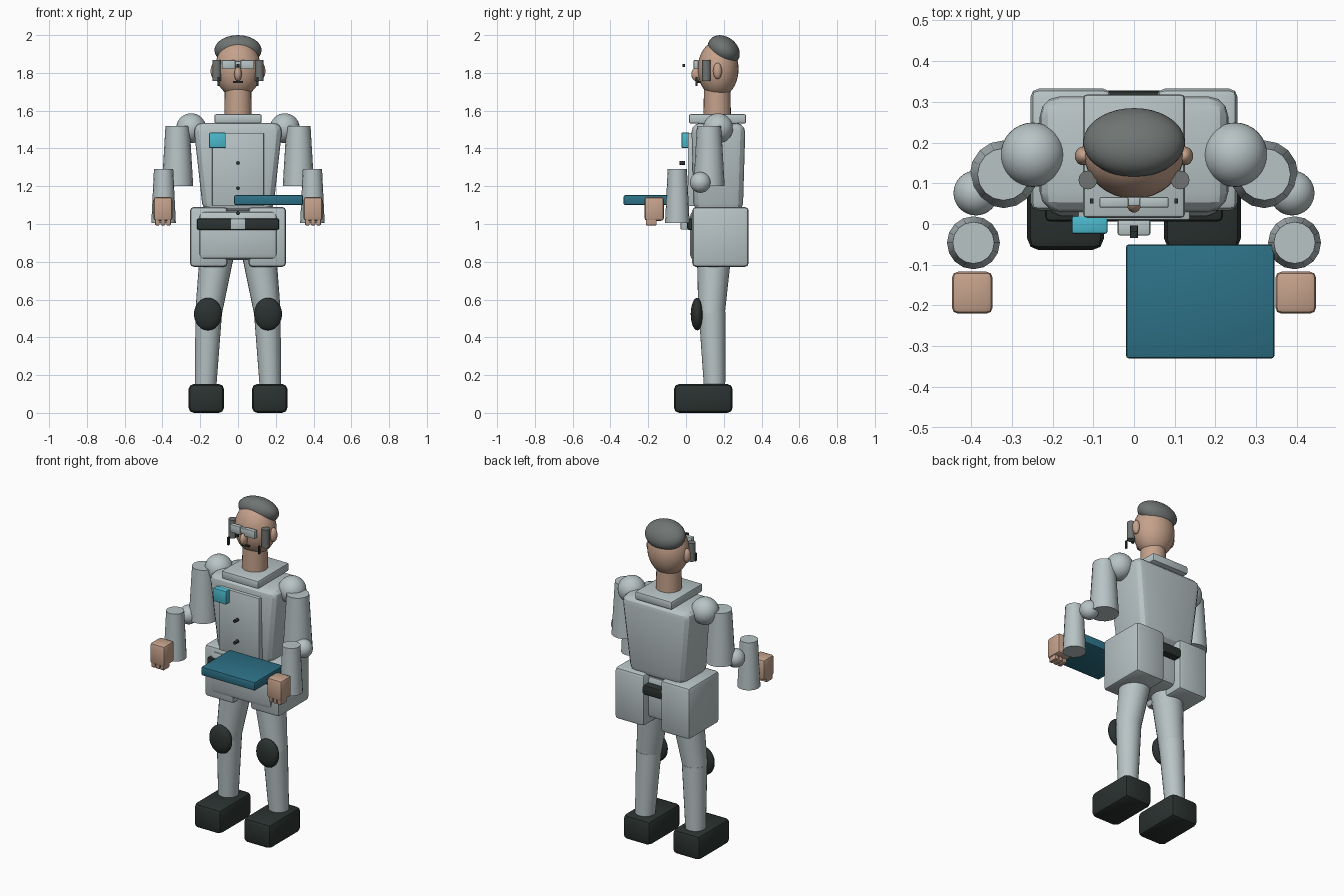
import bpy, bmesh, math
from mathutils import Vector, Matrix

old = bpy.data.objects.get("Cube")
if old:
    bpy.data.objects.remove(old, do_unlink=True)


def material(name, r, g, b):
    m = bpy.data.materials.new(name)
    m.use_nodes = True
    m.diffuse_color = (r, g, b, 1)
    bsdf = next(n for n in m.node_tree.nodes if n.type == 'BSDF_PRINCIPLED')
    bsdf.inputs["Base Color"].default_value = (r, g, b, 1)
    return m


GREY = material("pale_grey", .48, .55, .56)
DARK = material("near_black", .024, .032, .03)
SKIN = material("skin", .56, .36, .26)
HAIR = material("ash_grey", .16, .175, .17)
TEAL = material("dark_teal", .026, .165, .24)
CYAN = material("bright_cyan", .07, .48, .6)


def finish(name, bm, mat, angle=35):
    me = bpy.data.meshes.new(name)
    bm.to_mesh(me)
    bm.free()
    me.materials.append(mat)
    ob = bpy.data.objects.new(name, me)
    bpy.context.collection.objects.link(ob)
    bpy.ops.object.select_all(action='DESELECT')
    ob.select_set(True)
    bpy.context.view_layer.objects.active = ob
    bpy.ops.object.shade_smooth_by_angle(angle=math.radians(angle))
    return ob


def box(name, mat, xs, ys, zs, bevel=0.0, taper=(1, 1), segments=2):
    """Bevelled box from ranges; taper scales the bottom face."""
    lo, hi = Vector((xs[0], ys[0], zs[0])), Vector((xs[1], ys[1], zs[1]))
    mid, size = (lo + hi) / 2, hi - lo
    bm = bmesh.new()
    bmesh.ops.create_cube(bm, size=1)
    for v in bm.verts:
        if v.co.z < 0:
            v.co.x *= taper[0]
            v.co.y *= taper[1]
        v.co = mid + Vector(a * b for a, b in zip(v.co, size))
    if bevel:
        bmesh.ops.bevel(bm, geom=bm.edges[:], offset=bevel, segments=segments,
                        profile=.5, affect='EDGES', clamp_overlap=True)
    return finish(name, bm, mat, 25)


def ball(name, mat, centre, radii, tilt=0):
    bm = bmesh.new()
    m = (Matrix.Translation(centre) @ Matrix.Rotation(math.radians(tilt), 4, 'X')
         @ Matrix.Diagonal((*radii, 1)))
    bmesh.ops.create_uvsphere(bm, u_segments=32, v_segments=20, radius=1, matrix=m)
    return finish(name, bm, mat)


def limb(name, mat, low, high, r_low, r_high, sides=16):
    """Tapered cylinder between two points."""
    low, high = Vector(low), Vector(high)
    axis = high - low
    m = (Matrix.Translation((low + high) / 2)
         @ axis.to_track_quat('Z', 'Y').to_matrix().to_4x4())
    bm = bmesh.new()
    bmesh.ops.create_cone(bm, cap_ends=True, segments=sides, radius1=r_low,
                          radius2=r_high, depth=axis.length, matrix=m)
    return finish(name, bm, mat)


def span(s, a, b):
    return sorted((s * a, s * b))


# Head and face
ball("head", SKIN, (0, .17, 1.82), (.122, .108, .15))
ball("hair", HAIR, (0, .2, 1.92), (.125, .092, .071), -38)
ball("nose", SKIN, (0, .058, 1.793), (.02, .03, .037))
box("mouth", DARK, (-.027, .027), (.062, .09), (1.746, 1.756))
limb("neck", SKIN, (0, .165, 1.56), (0, .165, 1.72), .073, .07, 24)
box("goggle_bridge", GREY, (-.02, .02), (.045, .066), (1.83, 1.862), .003)
box("goggle_sensor", DARK, (-.008, .008), (-.018, -.004), (1.832, 1.848))

# Torso, collar and chest details
box("torso", GREY, (-.237, .237), (.028, .315), (1.06, 1.535), .05, (.78, .9), 3)
box("collar", GREY, (-.125, .125), (.015, .318), (1.532, 1.582), .01)
box("chest_panel", GREY, (-.137, .137), (.01, .1), (1.095, 1.482), .004)
box("chest_badge", CYAN, (-.153, -.065), (-.024, .02), (1.402, 1.484), .006)
for i in range(3):
    z = 1.323 - i * .133
    limb(f"button_{i + 1}", DARK, (0, -.004, z), (0, -.034, z), .01, .01, 12)

# Hips and belt
box("pelvis", GREY, (-.21, .21), (.02, .285), (.81, 1.07), .03)
box("belt", DARK, (-.218, .218), (.006, .328), (.968, 1.03), .012)
box("buckle", GREY, (-.04, .04), (-.028, .01), (.97, 1.028), .005)
box("tray", TEAL, (-.02, .345), (-.33, -.05), (1.1, 1.153), .008)

# Mirrored parts
for s, side in ((1, "left"), (-1, "right")):
    ball(f"{side}_ear", SKIN, (s * .124, .167, 1.81), (.021, .023, .043))
    limb(f"{side}_earpiece", HAIR, (s * .113, .108, 1.757), (s * .113, .108, 1.868), .023, .023)
    box(f"{side}_cheek_strip", DARK, span(s, .099, .108), (.05, .062), (1.73, 1.778))
    box(f"{side}_lens", GREY, span(s, .014, .085), (.04, .066), (1.82, 1.868), .004)

    # Arm
    ball(f"{side}_shoulder", GREY, (s * .248, .17, 1.507), (.079, .079, .079))
    limb(f"{side}_upper_arm", GREY, (s * .32, .122, 1.2), (s * .32, .122, 1.52), .083, .064)
    ball(f"{side}_elbow", GREY, (s * .388, .076, 1.22), (.055, .055, .055))
    limb(f"{side}_forearm", GREY, (s * .394, -.046, 1.005), (s * .394, -.046, 1.29), .065, .051)
    box(f"{side}_hand", SKIN, span(s, .347, .447), (-.22, -.117), (1.017, 1.143), .015)
    for k in range(3):
        x = .367 + k * .03
        box(f"{side}_finger_{k + 1}", SKIN, span(s, x - .012, x + .012),
            (-.212, -.155), (.993, 1.06), .005)

    # Leg
    box(f"{side}_hip_block", GREY, span(s, .055, .254), (.033, .332), (.773, 1.09), .02)
    limb(f"{side}_thigh", GREY, (s * .157, .135, .52), (s * .108, .15, .87), .07, .093, 24)
    limb(f"{side}_shin", GREY, (s * .172, .152, .12), (s * .155, .138, .535), .056, .071, 24)
    ball(f"{side}_knee_pad", DARK, (s * .159, .06, .523), (.074, .035, .086))
    box(f"{side}_boot", DARK, span(s, .074, .262), (-.064, .247), (0, .153), .028)
